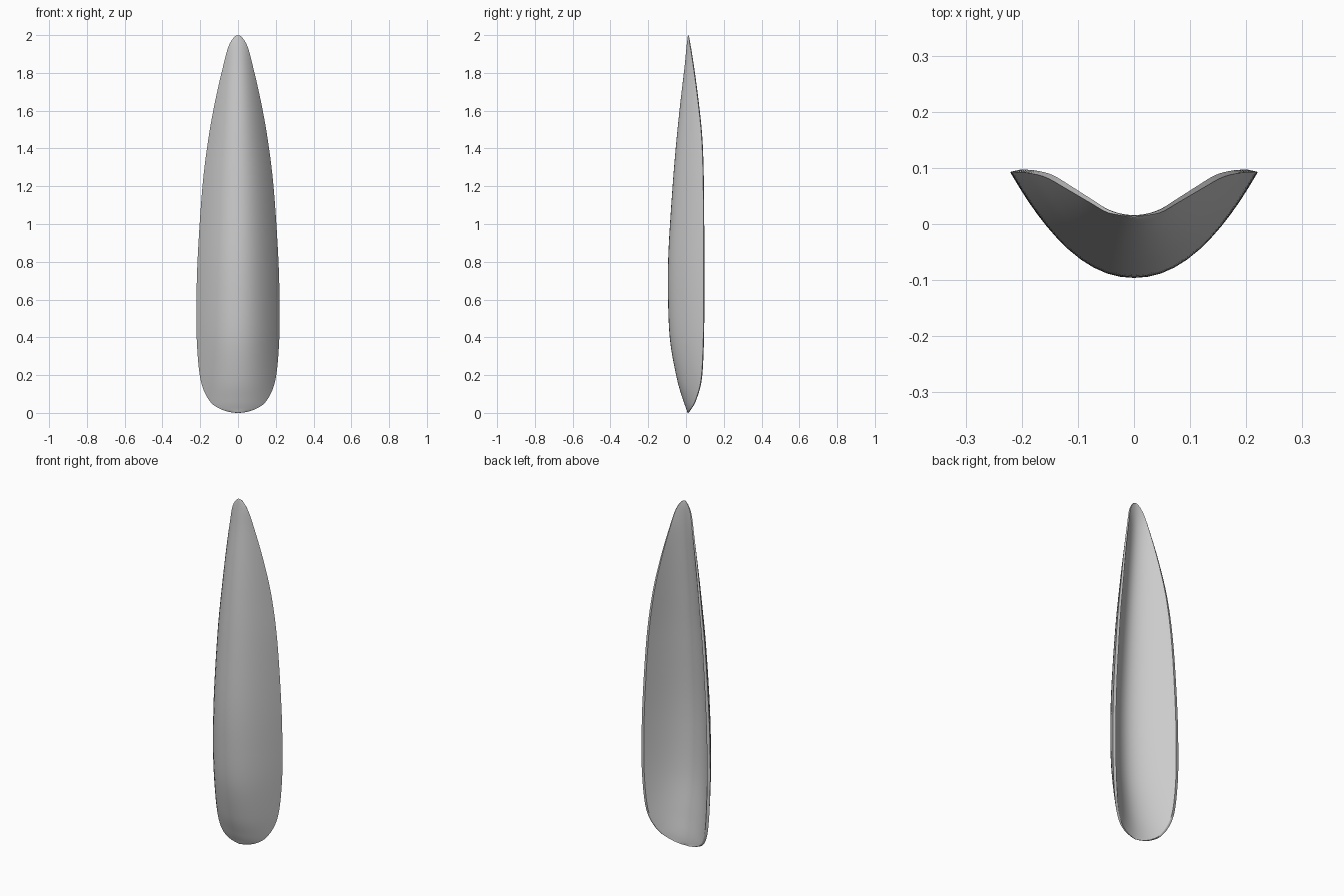
import bpy, bmesh, math

cube = bpy.data.objects.get("Cube")
if cube:
    bpy.data.objects.remove(cube, do_unlink=True)

# Stations from base to tip: height, half width, front y, rim y, hollow y
STATIONS = [
    (0.00, 0.00, 0.010, 0.010, 0.010),
    (0.02, 0.092, 0.002, 0.028, 0.012),
    (0.07, 0.155, -0.016, 0.055, 0.006),
    (0.18, 0.199, -0.048, 0.084, -0.014),
    (0.38, 0.218, -0.084, 0.095, -0.045),
    (0.60, 0.220, -0.095, 0.097, -0.058),
    (0.85, 0.212, -0.093, 0.097, -0.058),
    (1.20, 0.188, -0.071, 0.095, -0.039),
    (1.45, 0.157, -0.050, 0.087, -0.020),
    (1.65, 0.121, -0.029, 0.067, -0.003),
    (1.83, 0.080, -0.008, 0.043, 0.011),
    (1.95, 0.046, 0.004, 0.024, 0.016),
    (2.00, 0.00, 0.012, 0.012, 0.012),
]
STEPS = 7          # rings between stations
HALF = 14          # points across half of each side
INNER = 0.92       # width of the hollow compared with the outside


def phantom(end, near):
    """Point beyond an end, chosen so that the outline closes round."""
    mirrored = [2 * e - n for e, n in zip(end, near)]
    mirrored[0] = near[0]
    return mirrored


def spline(p0, p1, p2, p3, t):
    """Catmull-Rom blend of four stations."""
    return [0.5 * (2 * b + (c - a) * t + (2 * a - 5 * b + 4 * c - d) * t ** 2
                   + (3 * b - a - 3 * c + d) * t ** 3)
            for a, b, c, d in zip(p0, p1, p2, p3)]


def rings():
    pts = [phantom(STATIONS[0], STATIONS[1]), *STATIONS,
           phantom(STATIONS[-1], STATIONS[-2])]
    for i in range(len(STATIONS) - 1):
        for k in range(STEPS):
            if i or k:
                yield spline(*pts[i:i + 4], k / STEPS)


def section(z, w, front, rim, hollow):
    """Closed crescent: bulging front, thin lip, scooped back."""
    lip = min(0.004, 0.2 * (rim - front))
    across = [math.sin(math.pi / 2 * k / HALF) for k in range(-HALF, HALF + 1)]
    outer = [(w * s, front + (rim - lip - front) * abs(s) ** 2.1, z)
             for s in across]
    inner = [(INNER * w * s, hollow + (rim - hollow) * abs(s) ** 1.9, z)
             for s in reversed(across)]
    return outer + inner


# Loft the sections into one closed skin
bm = bmesh.new()
loops = [[bm.verts.new(p) for p in section(*r)] for r in rings()]
count = len(loops[0])
for low, high in zip(loops, loops[1:]):
    for j in range(count):
        n = (j + 1) % count
        bm.faces.new((low[j], low[n], high[n], high[j]))
for loop, end in ((loops[0], STATIONS[0]), (loops[-1], STATIONS[-1])):
    pole = bm.verts.new((0, end[2], end[0]))
    for j in range(count):
        bm.faces.new((loop[j], loop[(j + 1) % count], pole))
bmesh.ops.recalc_face_normals(bm, faces=bm.faces)
mesh = bpy.data.meshes.new("hollow_blade")
bm.to_mesh(mesh)
bm.free()

blade = bpy.data.objects.new("hollow_blade", mesh)
bpy.context.collection.objects.link(blade)

# Plain grey finish
grey = bpy.data.materials.new("light_grey")
grey.use_nodes = True
colour = (0.6, 0.6, 0.6, 1)
grey.diffuse_color = colour
grey.node_tree.nodes["Principled BSDF"].inputs["Base Color"].default_value = colour
mesh.materials.append(grey)

bpy.context.view_layer.objects.active = blade
blade.select_set(True)
bpy.ops.object.shade_smooth_by_angle(angle=math.radians(60))
